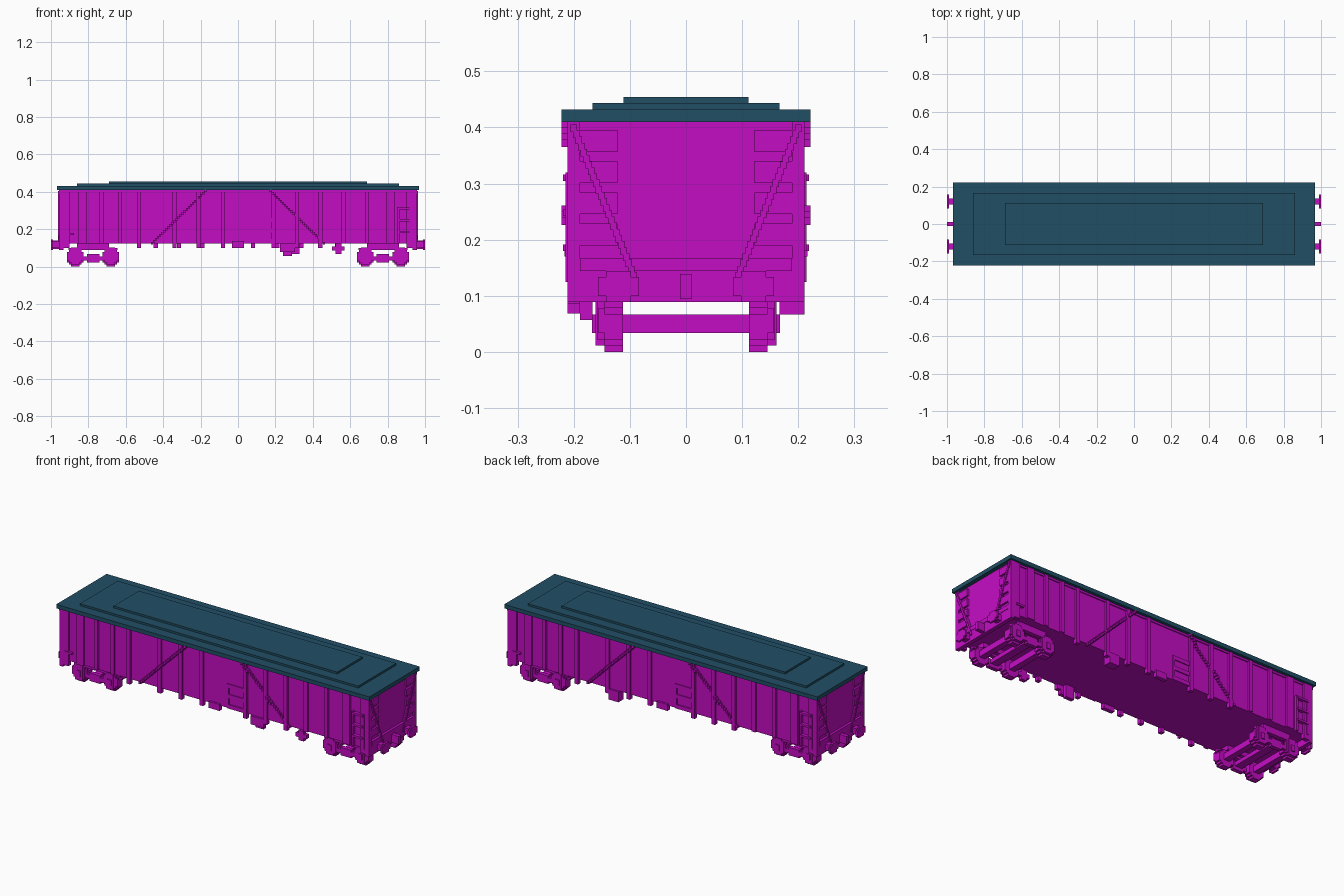
import bpy, bmesh
from mathutils import Matrix, Vector

cube = bpy.data.objects.get("Cube")
if cube:
    bpy.data.objects.remove(cube, do_unlink=True)

# Main dimensions; each layer of detail stands one step further out
STEP = 1 / 90
WALL, END = 0.2, 0.945
RIB, CLIP, FACE = WALL + STEP, WALL + 2 * STEP, END + STEP
SILL, FLOOR, EAVES = 0.1, 0.125, 0.41
BUFFER_TIP, BUFFER_SIDE = 1, 0.12
BOGIE, AXLE_OFFSET, WHEEL = 0.775, 0.095, 0.045


def material(name, red, green, blue):
    mat = bpy.data.materials.new(name)
    mat.use_nodes = True
    colour = (red, green, blue, 1)
    mat.diffuse_color = colour
    mat.node_tree.nodes["Principled BSDF"].inputs["Base Color"].default_value = colour
    return mat


magenta = material("magenta paint", 0.55, 0.004, 0.55)
teal = material("dark teal roof", 0.015, 0.078, 0.13)


def around(centre, half):
    return centre - half, centre + half


def rising(low, height):
    return low, low + height


def on_side(across, upright, reach=RIB):
    """Block standing out from the front side wall."""
    return across, (-reach, STEP - WALL), upright


def on_end(across, upright, reach=FACE):
    """Block standing out from the end wall."""
    return (END - STEP, reach), across, upright


def mirrored(blocks):
    """Add copies mirrored across the long axis."""
    return blocks + [(x, (-y[1], -y[0]), z) for x, y, z in blocks]


def build(name, blocks, mat=magenta, turned=True):
    """Join blocks of x, y and z ranges; turned adds a half-turn copy."""
    bm = bmesh.new()
    for block in blocks:
        size = Vector([high - low for low, high in block])
        middle = Vector([(low + high) / 2 for low, high in block])
        places = [Matrix.Translation(middle)]
        if turned:
            places.append(Matrix.Translation((-middle.x, -middle.y, middle.z)))
        for place in places:
            bmesh.ops.create_cube(bm, size=1, matrix=place @ Matrix.Diagonal((*size, 1)))
    mesh = bpy.data.meshes.new(name)
    bm.to_mesh(mesh)
    bm.free()
    mesh.materials.append(mat)
    bpy.context.collection.objects.link(bpy.data.objects.new(name, mesh))


def stairs(foot, head, bottom, top):
    """Ranges of the small square steps along a slanted bar."""
    count = round(max(abs(head - foot), top - bottom) / STEP)
    for i in range(count + 1):
        part = i / count
        yield (around(foot + (head - foot) * part, STEP / 2),
               around(bottom + (top - bottom) * part, STEP * 0.6))


# Stepped roof
roof_top = EAVES + 2 * STEP
tiers = [(around(0, 0.967), around(0, CLIP), (EAVES, roof_top))]
for layer, length in enumerate((0.86, 0.69), start=1):
    half_width = CLIP * (1 - layer / 4)
    tiers.append((around(0, length), around(0, half_width), (EAVES, roof_top + layer * STEP)))
build("roof", tiers, teal, turned=False)

# Wagon box, corner posts and end beams
build("body", [(around(0, END), around(0, WALL), (FLOOR, EAVES))], turned=False)
build("corner_posts", mirrored([((0.9, FACE), (WALL - STEP, RIB), (SILL, EAVES))]))
beam_top = SILL + 4 * STEP
build("end_beam", [on_end(around(0, RIB), (SILL - STEP, beam_top)),
                   on_end(around(0, WALL - STEP), rising(beam_top, 2 * STEP), FACE + STEP / 4)])

# Side ribs, the middle ones reaching below the floor
rib_places = [-0.83 + i / 10 for i in range(4)]
rib_places += [-0.34 + i * 0.13 for i in range(3)]
rib_places += [0.19 + i / 8 for i in range(6)]
ribs = []
for x in rib_places:
    half = 2 * STEP if abs(x) > 0.8 else STEP
    foot = SILL if abs(x) < 0.56 else FLOOR
    ribs.append(on_side(around(x, half), (foot, EAVES)))
ribs.append(on_side(around(0, 3 * STEP), (SILL, FLOOR + STEP)))
ribs.append(on_side(around(0, END), (EAVES - STEP, EAVES), WALL + STEP / 2))
build("side_ribs", ribs)

# Slanted side braces with thicker fastening blocks
braces = []
for side in (-1, 1):
    for across, upright in stairs(side * 0.46, side * 0.175, FLOOR, EAVES - STEP / 2):
        fastened = upright[1] > EAVES - 3 * STEP or upright[0] < 0.25 < upright[1] + STEP
        braces.append(on_side(across, upright, CLIP if fastened else RIB))
build("side_braces", braces)

# Side door frame, label plate and corner ladder
door_left, door_right, door_top = 0.075, 0.19, 0.26
trim = WALL + STEP / 2
door = [on_side((door_left, door_right), rising(FLOOR + i * 0.057, 2 * STEP), trim)
        for i in range(3)]
door += [on_side(rising(x, STEP), (FLOOR, door_top), trim)
         for x in (door_left, door_right - STEP)]
build("side_door", door)
build("label_plate", [on_side(around(-0.9, 2 * STEP), rising(0.17, STEP), RIB + STEP / 2)])
ladder = [on_side(around(0.89, 3 * STEP), rising(0.18 + i / 16, STEP), CLIP - STEP / 4)
          for i in range(3)]
ladder += [on_side(around(0.89 + s * 3 * STEP, STEP / 2), (FLOOR, 0.32), RIB + STEP / 3)
           for s in (-1, 1)]
build("side_ladder", ladder)

# End panels: rungs either side, slanted braces between
build("end_rungs", mirrored([on_end((SILL + 2 * STEP, WALL - STEP), rising(0.19 + i / 18, 3.5 * STEP))
                             for i in range(4)]))
build("end_braces", mirrored([on_end(across, upright, FACE + STEP / 2) for across, upright in
                              stairs(SILL - STEP, WALL, FLOOR, EAVES - STEP)]))

# Buffers and coupling hooks
buffer_height = SILL + 1.5 * STEP
plate = (BUFFER_TIP - STEP, BUFFER_TIP)
buffers = [((END, BUFFER_TIP), around(BUFFER_SIDE, 1.5 * STEP), around(buffer_height, 1.5 * STEP))]
for wide, tall in ((3.3, 1.5), (2, 2.5)):
    buffers.append((plate, around(BUFFER_SIDE, wide * STEP), around(buffer_height, tall * STEP)))
build("buffers", mirrored(buffers))
build("coupling_hooks", [((END, BUFFER_TIP), around(0, STEP), around(buffer_height, 2 * STEP))])

# Equipment hung below the floor
hanger = (STEP - WALL, -WALL + 3 * STEP)
build("brake_box", [on_side(around(0.265, 0.04), (SILL - 2 * STEP, FLOOR)),
                    (around(0.265, 0.025), hanger, (0.057, FLOOR))], turned=False)
wheel_middle = SILL - STEP / 3
build("brake_wheel", [on_side(around(0.537, wide * STEP), around(wheel_middle, tall * STEP))
                      for wide, tall in ((3, 1), (1.5, 2.5))], turned=False)
build("rear_box", [(around(0.3, 0.03), (WALL - 3 * STEP, RIB), (0.067, FLOOR))], turned=False)

# Two-axle bogies
tread = (0.112, 0.145)
frame_face = tread[1] + STEP
frames, wheels = [], []
for offset in (-AXLE_OFFSET, AXLE_OFFSET):
    x = BOGIE + offset
    for wide, tall in ((1, 0.5), (0.75, 0.75), (0.5, 1)):
        disc = around(x, wide * WHEEL)
        wheels += mirrored([(disc, tread, around(WHEEL, tall * WHEEL))])
        # Axle boxes repeat the stepped wheel outline further out
        shield = around(WHEEL + STEP, tall * WHEEL)
        frames += mirrored([(disc, (tread[1], frame_face + (tall - 0.5) * STEP), shield)])
    wheels.append((around(x, 1.5 * STEP), around(0, tread[0]), around(0.05, 1.5 * STEP)))
    frames += mirrored([(around(x, STEP), (tread[1], frame_face + STEP), around(0.05, 1.5 * STEP))])
deep = (tread[1] - STEP, frame_face)
frames += mirrored([(around(BOGIE, AXLE_OFFSET), deep, rising(3 * STEP, 2 * STEP)),
                    (around(BOGIE, 3 * STEP), deep, rising(2 * STEP, 4 * STEP)),
                    (around(BOGIE, 0.13), deep, rising(SILL - STEP, STEP)),
                    (around(BOGIE, 0.085), (tread[0], deep[1]), (SILL, FLOOR))])
frames.append((around(BOGIE, 2 * STEP), around(0, tread[1]), rising(0.04, 2 * STEP)))
build("bogie_wheels", wheels)
build("bogie_frames", frames)
